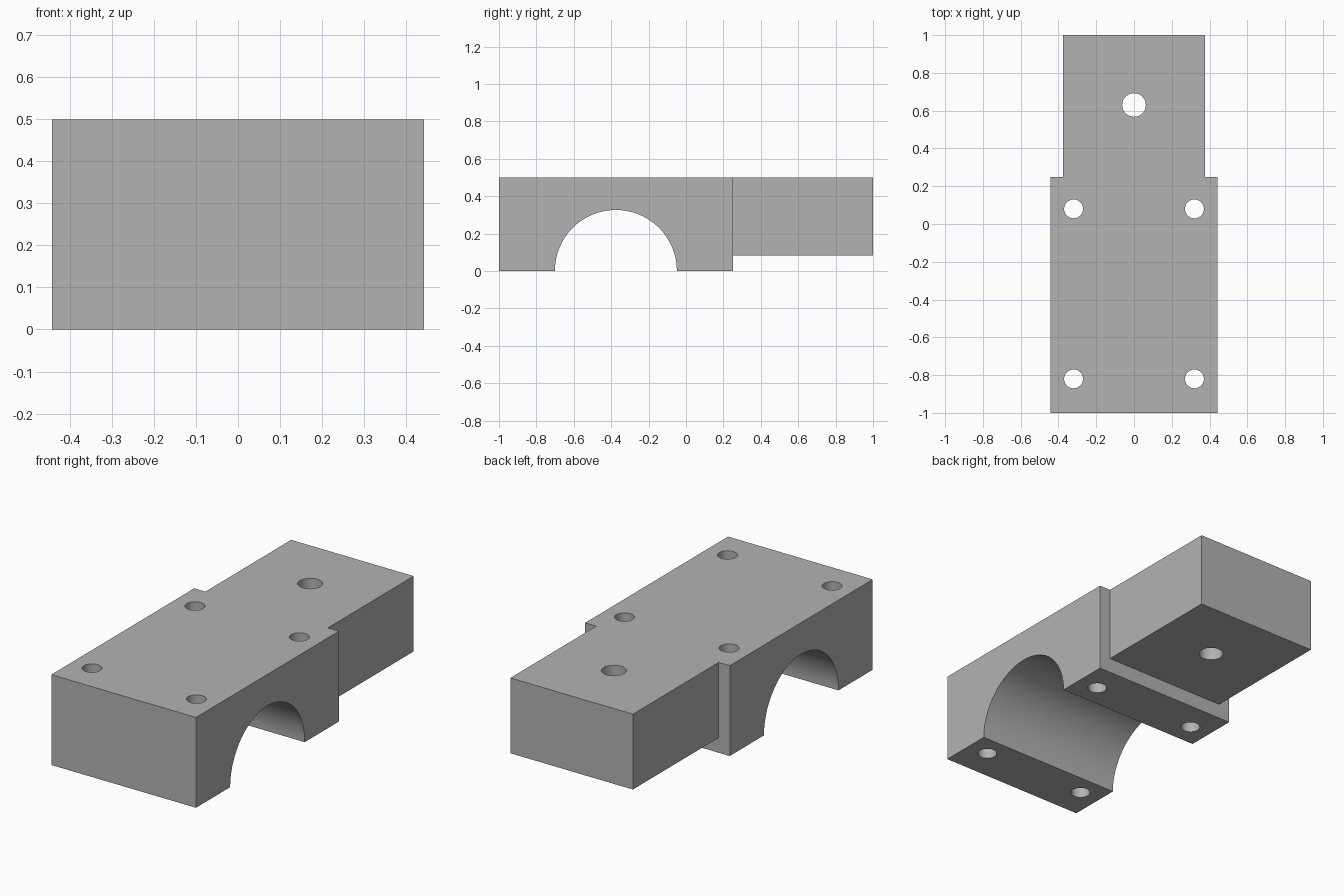
import bpy, bmesh, math

if "Cube" in bpy.data.objects:
    bpy.data.objects.remove(bpy.data.objects["Cube"])

TOP = 0.5
HALF_W = 0.443
ARCH_Y, ARCH_R, ARCH_STEPS = -0.375, 0.326, 64

grey = bpy.data.materials.new("machined grey")
grey.diffuse_color = (0.45, 0.45, 0.45, 1)
grey.use_nodes = True
grey.node_tree.nodes["Principled BSDF"].inputs["Base Color"].default_value = grey.diffuse_color


def prism(name, outline, offset):
    """Closed solid made by sweeping a flat outline along an offset."""
    bm = bmesh.new()
    face = bm.faces.new([bm.verts.new(p) for p in outline])
    swept = bmesh.ops.extrude_face_region(bm, geom=[face])["geom"]
    bmesh.ops.translate(bm, vec=offset,
                        verts=[v for v in swept if isinstance(v, bmesh.types.BMVert)])
    bmesh.ops.recalc_face_normals(bm, faces=bm.faces)
    mesh = bpy.data.meshes.new(name)
    bm.to_mesh(mesh)
    bm.free()
    mesh.materials.append(grey)
    obj = bpy.data.objects.new(name, mesh)
    bpy.context.collection.objects.link(obj)
    return obj


def combine(target, tool, operation):
    """Apply a boolean and remove the tool."""
    mod = target.modifiers.new(tool.name, "BOOLEAN")
    mod.object, mod.operation, mod.solver = tool, operation, "EXACT"
    bpy.context.view_layer.objects.active = target
    bpy.ops.object.modifier_apply(modifier=mod.name)
    bpy.data.objects.remove(tool)


# Clamp block: side profile with a half-round saddle, swept across the width
arch = [(-HALF_W, ARCH_Y - ARCH_R * math.cos(math.pi * i / ARCH_STEPS),
         ARCH_R * math.sin(math.pi * i / ARCH_STEPS)) for i in range(ARCH_STEPS + 1)]
profile = [(-HALF_W, -1, TOP), (-HALF_W, -1, 0)] + arch + \
          [(-HALF_W, 0.25, 0), (-HALF_W, 0.25, TOP)]
block = prism("clamp_block", profile, (2 * HALF_W, 0, 0))

# Narrower rear tongue, raised from the base and flush with the top
tongue = prism("rear_tongue",
               [(-0.375, 0.15, 0.083), (0.375, 0.15, 0.083),
                (0.375, 1, 0.083), (-0.375, 1, 0.083)], (0, 0, TOP - 0.083))
combine(block, tongue, "UNION")

# Four bolt holes in the block and one larger hole in the tongue
holes = [(sx * 0.32, y, 0.05) for sx in (-1, 1) for y in (-0.82, 0.08)]
holes.append((0, 0.63, 0.0625))
for x, y, r in holes:
    ring = [(x + r * math.cos(math.tau * i / 40),
             y + r * math.sin(math.tau * i / 40), -0.1) for i in range(40)]
    combine(block, prism("hole_cutter", ring, (0, 0, 0.8)), "DIFFERENCE")

# Smooth the saddle and hole walls, keep the machined edges sharp
bpy.ops.object.select_all(action="DESELECT")
block.select_set(True)
bpy.context.view_layer.objects.active = block
bpy.ops.object.shade_smooth_by_angle(angle=math.radians(30))
